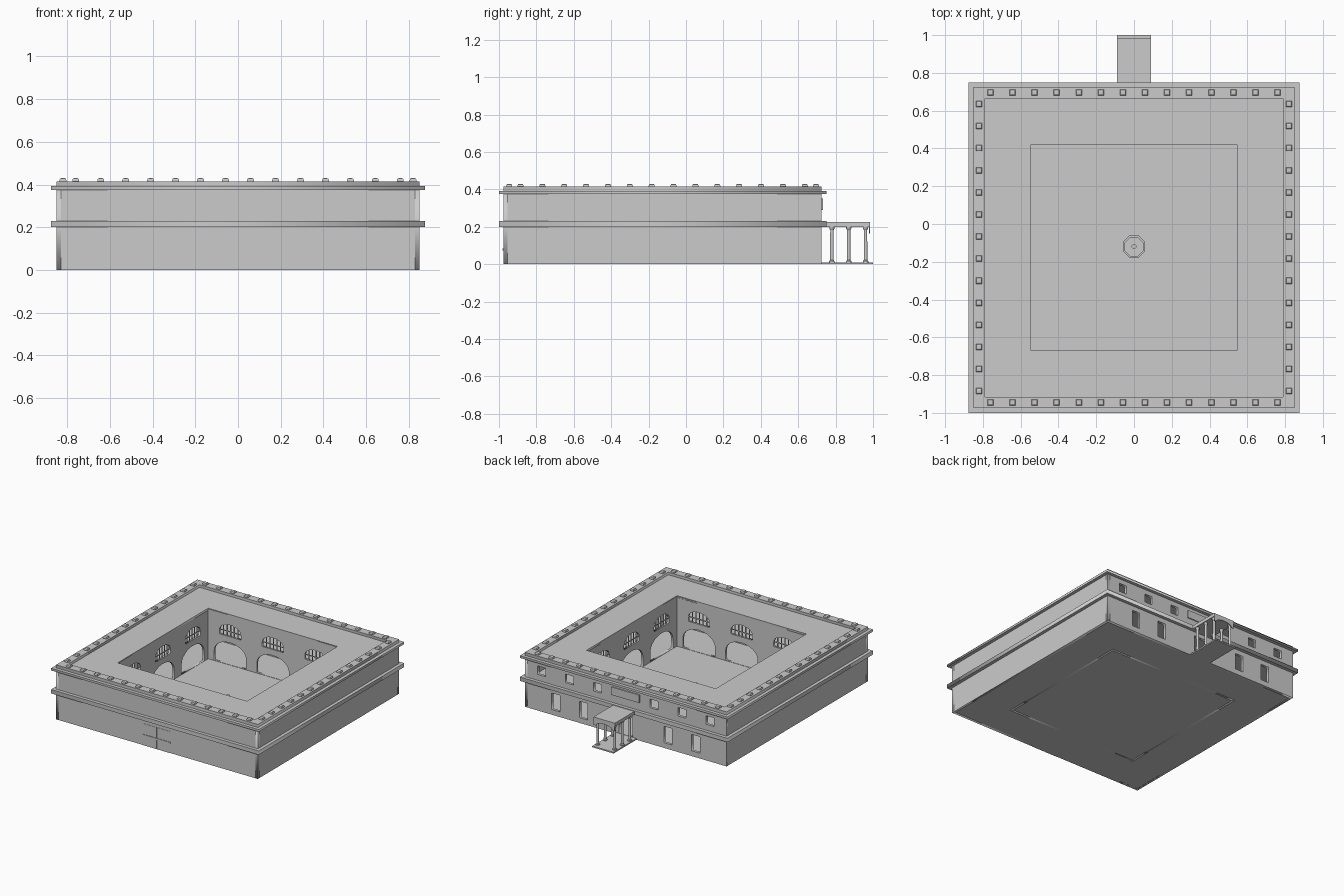
import bpy, bmesh, math
from mathutils import Matrix

if "Cube" in bpy.data.objects:
    bpy.data.objects.remove(bpy.data.objects["Cube"])

CY = -0.125          # building centre in y
T = Matrix.Translation


def add(name, mesh, mat=Matrix()):
    ob = bpy.data.objects.new(name, mesh)
    bpy.context.scene.collection.objects.link(ob)
    ob.matrix_world = mat
    return ob


def plate(name, loops, thick, mat):
    """Flat plate with holes, extruded 0..thick along local z."""
    cu = bpy.data.curves.new(name, 'CURVE')
    cu.dimensions, cu.fill_mode, cu.extrude = '2D', 'BOTH', thick / 2
    for pts in loops:
        sp = cu.splines.new('POLY')
        sp.points.add(len(pts) - 1)
        for p, (x, y) in zip(sp.points, pts):
            p.co = (x, y, 0, 1)
        sp.use_cyclic_u = True
    tmp = add(name + "_curve", cu)
    bpy.context.view_layer.update()
    me = bpy.data.meshes.new_from_object(
        tmp.evaluated_get(bpy.context.evaluated_depsgraph_get()))
    bpy.data.objects.remove(tmp)
    me.transform(T((0, 0, thick / 2)))
    return add(name, me, mat)


def rect(x0, x1, y0, y1):
    return [(x0, y0), (x1, y0), (x1, y1), (x0, y1)]


def square(h):
    return rect(-h, h, -h, h)


def arch(cx, w, z0, spring, top, n=12):
    a = [math.pi * i / n for i in range(n + 1)]
    return [(cx - w / 2, z0), (cx + w / 2, z0)] + [
        (cx + w / 2 * math.cos(t), spring + (top - spring) * math.sin(t)) for t in a]


def ring(name, outer, inner, z0, z1):
    return plate(name, [square(outer), square(inner)], z1 - z0, T((0, CY, z0)))


def side(k, d):
    """Upright plane facing outward on side k (0 front, 1 right, 2 back, 3 left)."""
    return (T((0, CY, 0)) @ Matrix.Rotation(k * math.pi / 2, 4, 'Z')
            @ T((0, -d, 0)) @ Matrix.Rotation(math.pi / 2, 4, 'X'))


def boxes(name, items, mat=Matrix(), bevel=0):
    """Several boxes (x0,x1,y0,y1,z0,z1) in one mesh."""
    bm = bmesh.new()
    for x0, x1, y0, y1, z0, z1 in items:
        m = T(((x0 + x1) / 2, (y0 + y1) / 2, (z0 + z1) / 2)) @ Matrix.Diagonal(
            (x1 - x0, y1 - y0, z1 - z0, 1))
        bmesh.ops.create_cube(bm, size=1, matrix=m)
    if bevel:
        top = max(v.co.z for v in bm.verts) - 1e-4
        es = [e for e in bm.edges if all(v.co.z > top for v in e.verts)]
        bmesh.ops.bevel(bm, geom=es, offset=bevel, segments=2, profile=0.5, affect='EDGES')
    me = bpy.data.meshes.new(name)
    bm.to_mesh(me)
    bm.free()
    return add(name, me, mat)


def lathe(name, prof, spots, n):
    """Turned profile of (r,z) points, closed on the axis, repeated at spots."""
    bm = bmesh.new()
    for x, y in spots:
        rows = [[bm.verts.new((x + r * math.cos(2 * math.pi * (i + .5) / n),
                               y + r * math.sin(2 * math.pi * (i + .5) / n), z))
                 for i in range(n)] for r, z in prof]
        for a, b in zip(rows, rows[1:]):
            for i in range(n):
                j = (i + 1) % n
                bm.faces.new((a[i], a[j], b[j], b[i]))
        bm.faces.new(rows[0][::-1])
        bm.faces.new(rows[-1])
    me = bpy.data.meshes.new(name)
    bm.to_mesh(me)
    bm.free()
    return add(name, me)


# Outer walls; only the back has windows and an entrance
back_holes = [rect(s * x - .033, s * x + .033, .275, .34)
              for x in (.238, .475, .71) for s in (-1, 1)]
back_holes += [rect(s * x - .034, s * x + .034, .04, .165)
               for x in (.355, .59) for s in (-1, 1)]
back_holes.append(rect(-.055, .055, .012, .17))
for k, nm in enumerate(("front", "right", "back", "left")):
    plate(nm + "_wall", [rect(-.85, .85, 0, .39)] + (back_holes if k == 2 else []),
          .02, side(k, .83))
    # Courtyard walls: arcade below, arched windows above
    cw = [rect(-.56, .56, 0, .39)]
    for cx in (-.36, 0, .36):
        cw += [arch(cx, .27, .012, .09, .18), arch(cx, .18, .225, .26, .315)]
    plate(nm + "_courtyard_wall", cw, .015, side(k, .545))
    # Window bars and rail
    bars = []
    for cx in (-.36, 0, .36):
        bars += [(cx + i * .03 - .003, cx + i * .03 + .003, .225,
                  .258 + .055 * math.sqrt(1 - (i / 3) ** 2), .004, .01) for i in range(-2, 3)]
        bars.append((cx - .09, cx + .09, .257, .263, .004, .01))
    boxes(nm + "_window_bars", bars, side(k, .545))

# Floors, roof and mouldings
boxes("ground_floor", [(-.85, .85, CY - .85, CY + .85, 0, .01)])
ring("upper_floor", .84, .55, .20, .215)
ring("roof", .85, .545, .38, .395)
ring("belt_course", .875, .84, .20, .23)
ring("cornice", .875, .84, .375, .392)
ring("parapet", .85, .79, .385, .415)

# Rounded merlons on the parapet
studs = []
for i in range(14):
    t = -.76 + i * 1.52 / 13
    for s in (-1, 1):
        for x, y in ((t, CY + s * .82), (s * .82, CY + t)):
            studs.append((x - .016, x + .016, y - .016, y + .016, .41, .43))
boxes("merlons", studs, bevel=.009)

# Front gate with crossbar, back sign panel
boxes("front_gate", [(-.115, -.002, -.977, -.97, 0, .165), (.002, .115, -.977, -.97, 0, .165)])
boxes("gate_bar", [(-.115, .115, -.981, -.97, .074, .084)])
boxes("back_panel", [(-.118, .118, .72, .733, .29, .35)])

# Portico
boxes("portico_step", [(-.09, .09, .72, 1.0, 0, .01)])
boxes("portico_roof", [(-.09, .09, .72, .985, .20, .225)])
fascia = [(-.088, .165)] + [(-.07 * math.cos(math.pi * i / 12),
                             .165 + .028 * math.sin(math.pi * i / 12)) for i in range(13)]
fascia += [(.088, .165), (.088, .203), (-.088, .203)]
plate("portico_arch", [fascia], .006, T((0, .985, 0)) @ Matrix.Rotation(math.pi / 2, 4, 'X'))
lathe("portico_columns", [(.015, .008), (.015, .016), (.010, .022), (.009, .182),
                          (.014, .19), (.014, .202)],
      [(s * .072, y) for s in (-1, 1) for y in (.78, .87, .96)], 12)

# Octagonal fountain
lathe("fountain_basin", [(.064, .008), (.064, .035), (.053, .035), (.053, .018)], [(0, -.12)], 8)
lathe("fountain_column", [(.014, .01), (.01, .03), (.01, .08), (.013, .085)], [(0, -.12)], 8)
